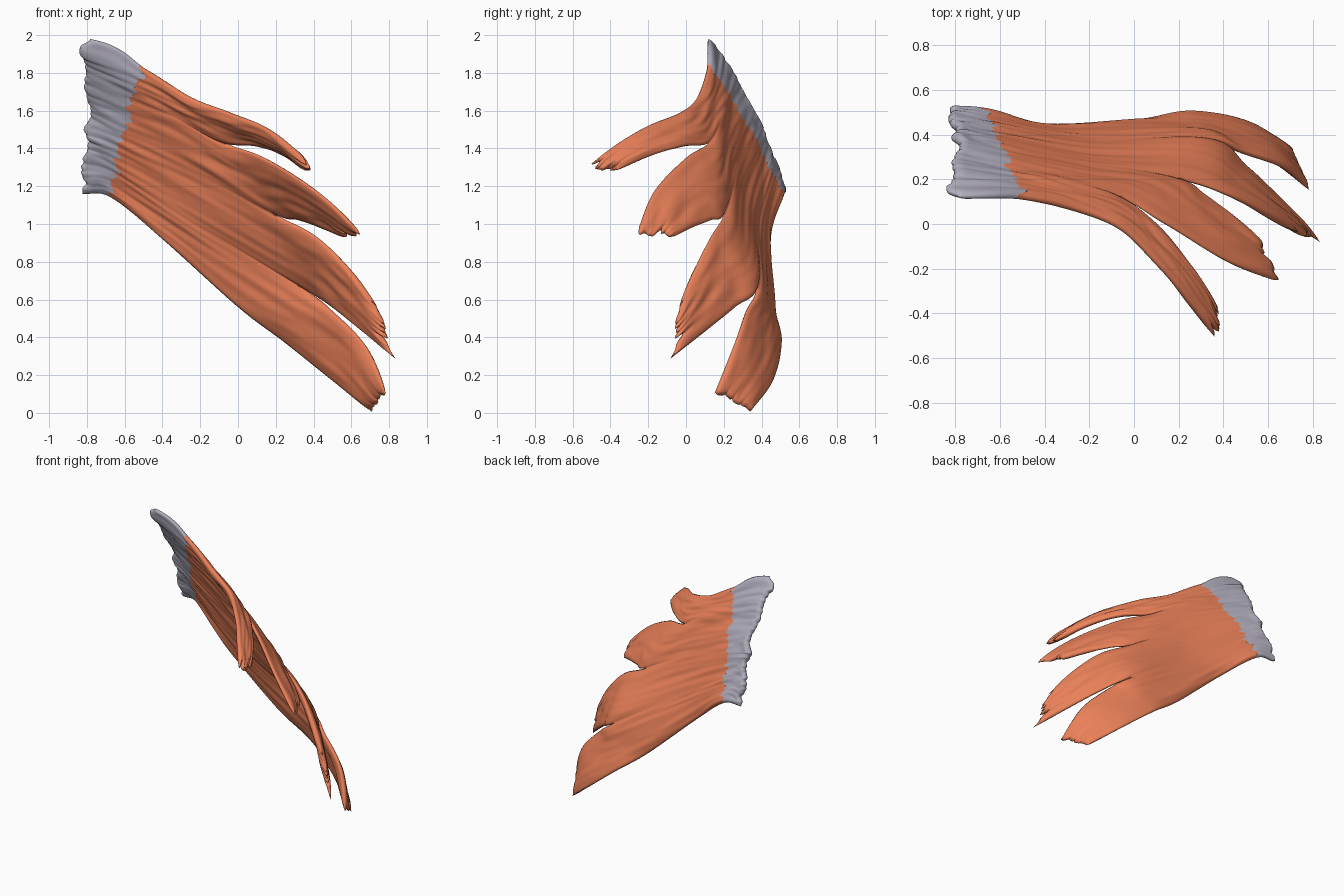
import bpy, bmesh, math
from mathutils import Vector, noise

if "Cube" in bpy.data.objects:
    bpy.data.objects.remove(bpy.data.objects["Cube"])

# Guide lines running from the attachment to the finger tips (7 knots each)
TOP = [(-.82, .12, 1.98), (-.5, .115, 1.825), (-.25, .06, 1.67), (-.05, -.03, 1.59),
       (.12, -.2, 1.52), (.26, -.37, 1.42), (.375, -.525, 1.3)]
BOTTOM = [(-.82, .52, 1.16), (-.67, .51, 1.14), (-.4, .44, .92), (0, .46, .56),
          (.25, .505, .37), (.5, .46, .17), (.71, .34, .005)]
TRUNKS = [
    [(-.8, .25, 1.78), (-.55, .21, 1.67), (-.3, .17, 1.56), (-.07, .12, 1.43)],
    [(-.79, .37, 1.56), (-.6, .33, 1.47), (-.2, .25, 1.27), (.2, .2, 1.05)],
    [(-.8, .45, 1.36), (-.64, .42, 1.29), (-.2, .36, 1.0), (.33, .38, .67)]]
# Each crotch splits into the lower edge of one finger and upper edge of the next
FORKS = [
    ([(.1, .0, 1.415), (.25, -.18, 1.365), (.395, -.4, 1.27)],
     [(.14, .0, 1.35), (.42, -.17, 1.17), (.66, -.265, .94)]),
    ([(.32, .13, 1.02), (.45, .03, .98), (.58, -.08, .925)],
     [(.42, .13, .93), (.6, .04, .75), (.755, -.045, .54)]),
    ([(.5, .26, .56), (.66, .1, .43), (.835, -.085, .285)],
     [(.5, .32, .54), (.68, .25, .35), (.785, .15, .1)])]

UPPER = [TOP] + [t + f[1] for t, f in zip(TRUNKS, FORKS)]
LOWER = [t + f[0] for t, f in zip(TRUNKS, FORKS)] + [BOTTOM]
COLS, ROWS, HALF = 36, 72, .024


def spline(pts, u):
    """Catmull-Rom through the knots, u in 0..1."""
    n = len(pts) - 1
    i = min(int(u * n), n - 1)
    t = u * n - i
    p = [Vector(q) for q in pts]
    b, c = p[i], p[i + 1]
    a = p[i - 1] if i else 2 * b - c
    d = p[i + 2] if i + 2 <= n else 2 * c - b
    return .5 * (2 * b + (c - a) * t + (2 * a - 5 * b + 4 * c - d) * t * t
                 + (3 * b - a - 3 * c + d) * t ** 3)


def edge_line(i, u):
    """Line i of 0..4; interior lines are shared before the crotch."""
    return (spline(LOWER[i - 1], u) + spline(UPPER[i], u)) / 2


def sheet_point(strip, w, u):
    if u <= .5:
        a = edge_line(strip, u) if strip else spline(TOP, u)
        b = edge_line(strip + 1, u) if strip < 3 else spline(BOTTOM, u)
    else:
        a, b = spline(UPPER[strip], u), spline(LOWER[strip], u)
    return a.lerp(b, w)


def n1(x, y, z=0):
    return noise.noise(Vector((x + .37, y + .61, z + .23)))


def rounded(d):
    d = max(0, min(1, d))
    return math.sqrt(d * (2 - d))


def thickness(strip, w, u, s_tip):
    """Lens-shaped section: thin at free edges, flat where strips join."""
    free = max(0, min(1, (u - .3) / .2)) ** 2
    if u >= .4999:
        free = 1
    up = 1 if strip == 0 else free
    low = 1 if strip == 3 else free
    e = (1 - up * (1 - rounded(w / .28))) * (1 - low * (1 - rounded((1 - w) / .28)))
    return HALF * e * rounded(u / .025) * rounded(s_tip / .08)


def border(v):
    """Jagged line where the tendon meets the muscle."""
    return 1 / 6 + .022 * n1(v * 2.5, 4) + .022 * n1(v * 9, 8)


def fray(v):
    """How far a fibre stops short of the finger tip."""
    amount = .35 if v > 3 else 1
    return .004 + amount * (.075 * max(0, n1(v * 5, 20) + .1) + .13 * max(0, n1(v * 13, 31)))


def build(name, is_tendon, color):
    mid = bmesh.new()
    lay = {k: mid.verts.layers.float.new(k) for k in ("h", "u", "v")}
    rows = 20 if is_tendon else ROWS
    for strip in range(4):
        grid = []
        for r in range(rows + 1):
            s = r / rows
            line = []
            for c in range(COLS + 1):
                w = c / COLS
                v = strip + w
                ut = border(v)
                tip = 1
                if is_tendon:
                    u = ut * s ** 1.5
                elif s <= .5:
                    u = ut + (.5 - ut) * s * 2
                else:
                    u = .5 + (s - .5) * (1 - fray(v))
                    tip = 1 - s
                p = sheet_point(strip, w, u)
                # ragged attachment border with a rounded upper corner
                near = max(0, 1 - u * 7)
                p.x += (.03 * n1(v * 3, 50) + .012 * n1(v * 10, 55)) * near
                p.x += .045 * math.exp(-(v / .12) ** 2) * near
                p.x -= .025 * math.exp(-((v - .35) / .25) ** 2) * near
                if u < 1 / 6:
                    p.z += .03 * math.sin(math.pi * u * 6) * math.exp(-v * 2.5)
                vert = mid.verts.new(p)
                vert[lay["h"]] = thickness(strip, w, u, tip)
                vert[lay["u"]], vert[lay["v"]] = u, v
                line.append(vert)
            grid.append(line)
        for r in range(rows):
            for c in range(COLS):
                mid.faces.new((grid[r][c], grid[r + 1][c], grid[r + 1][c + 1], grid[r][c + 1]))
    bmesh.ops.remove_doubles(mid, verts=mid.verts, dist=1e-5)
    mid.normal_update()
    mid.verts.index_update()

    # front and back skins with long fibre ridges
    bm = bmesh.new()
    for side in (1, -1):
        skin = []
        for q in mid.verts:
            h, u, v = (q[lay[k]] for k in ("h", "u", "v"))
            fibre = (.25 * n1(v * 7 + u * 3, u * 7, side * 9)
                     + .4 * n1(v * 3 - u * 3, u * 6, side * 5))
            skin.append(bm.verts.new(q.co + q.normal * side * h * (1 + fibre)))
        for f in mid.faces:
            ids = [skin[q.index] for q in f.verts]
            bm.faces.new(ids if side == 1 else ids[::-1])
    mid.free()
    bmesh.ops.remove_doubles(bm, verts=bm.verts, dist=1e-5)
    bmesh.ops.recalc_face_normals(bm, faces=bm.faces)
    me = bpy.data.meshes.new(name)
    bm.to_mesh(me)
    bm.free()
    me.polygons.foreach_set("use_smooth", [True] * len(me.polygons))
    ob = bpy.data.objects.new(name, me)
    bpy.context.collection.objects.link(ob)
    mat = bpy.data.materials.new(name + "_color")
    mat.diffuse_color = color
    mat.use_nodes = True
    mat.node_tree.nodes["Principled BSDF"].inputs["Base Color"].default_value = mat.diffuse_color
    me.materials.append(mat)
    return ob


# Pale attachment band and the four-fingered muscle sheet
build("tendon", True, (.45, .43, .52, 1))
build("muscle", False, (.83, .22, .1, 1))
